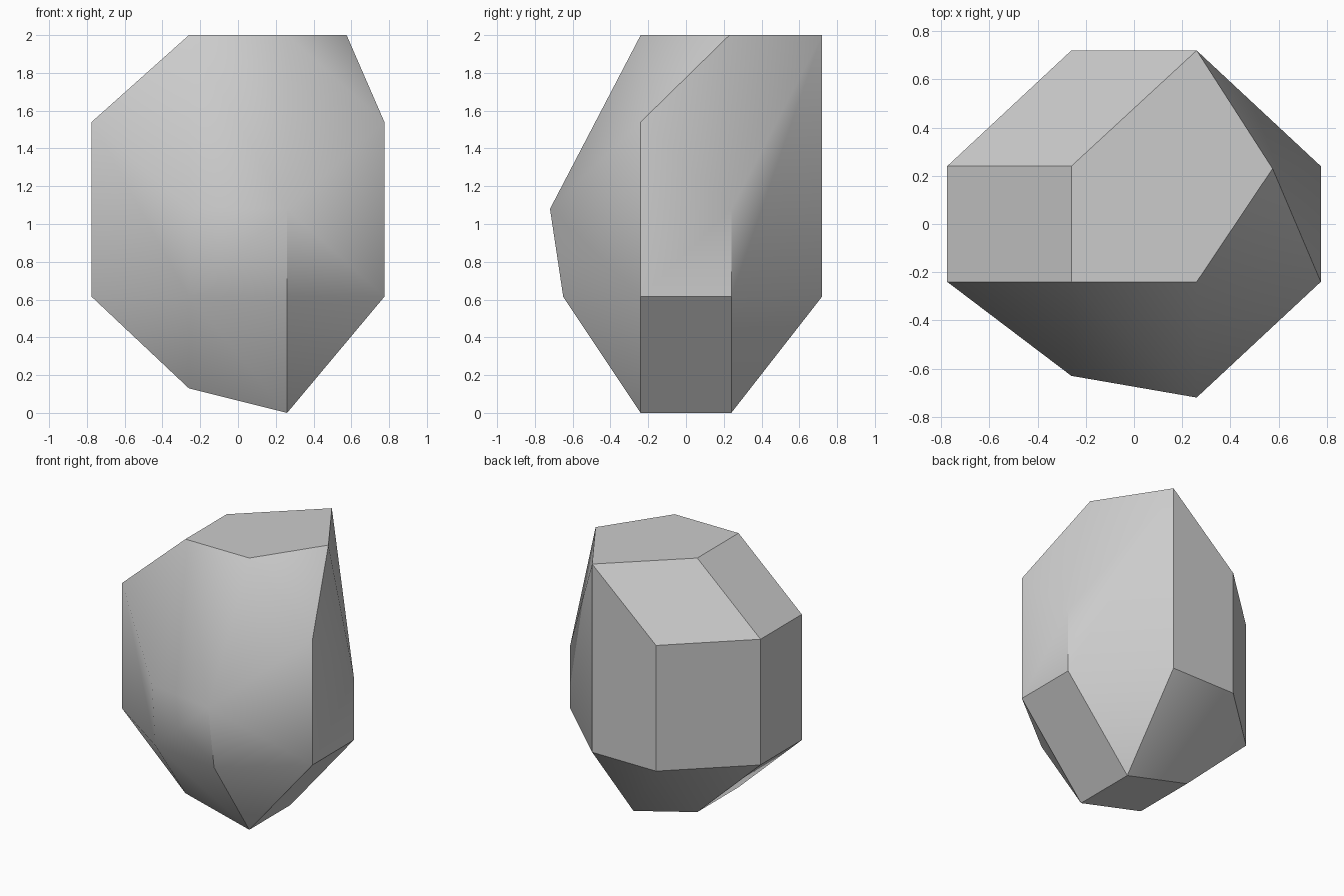
import bpy
import bmesh
from mathutils import Vector

# Remove the default cube only
cube = bpy.data.objects.get("Cube")
if cube:
    bpy.data.objects.remove(cube, do_unlink=True)

# Shared plan distances and height levels of the faceted stone
XI, XO = 0.26, 0.775
YI, YO = 0.24, 0.72
LOW, MID, HIGH, TOP = 0.615, 1.08, 1.54, 2.0

# Flat crown
points = [(-XI, -YI, TOP), (XI, -YI, TOP), (0.575, 0.23, TOP), (XI, YO, TOP), (-XI, YI, TOP)]
# Upper girdle on the sides and back
points += [(-XO, YI, HIGH), (-XO, -YI, HIGH), (-XI, YO, HIGH), (XO, -YI, HIGH), (XO, YI, MID)]
# Lower girdle on the sides and back
points += [(sx * XO, sy * YI, LOW) for sx in (-1, 1) for sy in (-1, 1)]
points += [(sx * XI, YO, LOW) for sx in (-1, 1)]
# Chipped front corners
dent_top, dent_low = (-XI, -0.63, MID), (-XI, -0.59, LOW)
points += [dent_top, dent_low, (XI, -YO, MID), (XI, -0.65, LOW)]
# Tilted underside
points += [(x, sy * YI, z) for x, z in ((XI, 0), (-XI, 0.13)) for sy in (-1, 1)]

bm = bmesh.new()
for p in points:
    bm.verts.new(p)
bmesh.ops.convex_hull(bm, input=bm.verts[:])


def nearest(p):
    return min(bm.verts, key=lambda v: (v.co - Vector(p)).length)


# Turn one diagonal inward to form the shallow chip beside the front
edge = bm.edges.get((nearest(dent_top), nearest((-XO, -YI, LOW))))
if edge:
    bmesh.ops.rotate_edges(bm, edges=[edge], use_ccw=False)

# Merge flat facets into clean polygons
bmesh.ops.dissolve_limit(bm, angle_limit=0.01, verts=bm.verts[:], edges=bm.edges[:])
bmesh.ops.recalc_face_normals(bm, faces=bm.faces[:])
mesh = bpy.data.meshes.new("stone")
bm.to_mesh(mesh)
bm.free()

stone = bpy.data.objects.new("stone", mesh)
bpy.context.collection.objects.link(stone)

# Plain grey stone
grey = bpy.data.materials.new("stone_grey")
grey.use_nodes = True
colour = (0.6, 0.6, 0.6, 1.0)
grey.diffuse_color = colour
grey.node_tree.nodes["Principled BSDF"].inputs["Base Color"].default_value = colour
mesh.materials.append(grey)

# Soften shallow edges and keep the steep ones crisp
bpy.ops.object.select_all(action="DESELECT")
stone.select_set(True)
bpy.context.view_layer.objects.active = stone
bpy.ops.object.shade_smooth_by_angle(angle=0.61)
